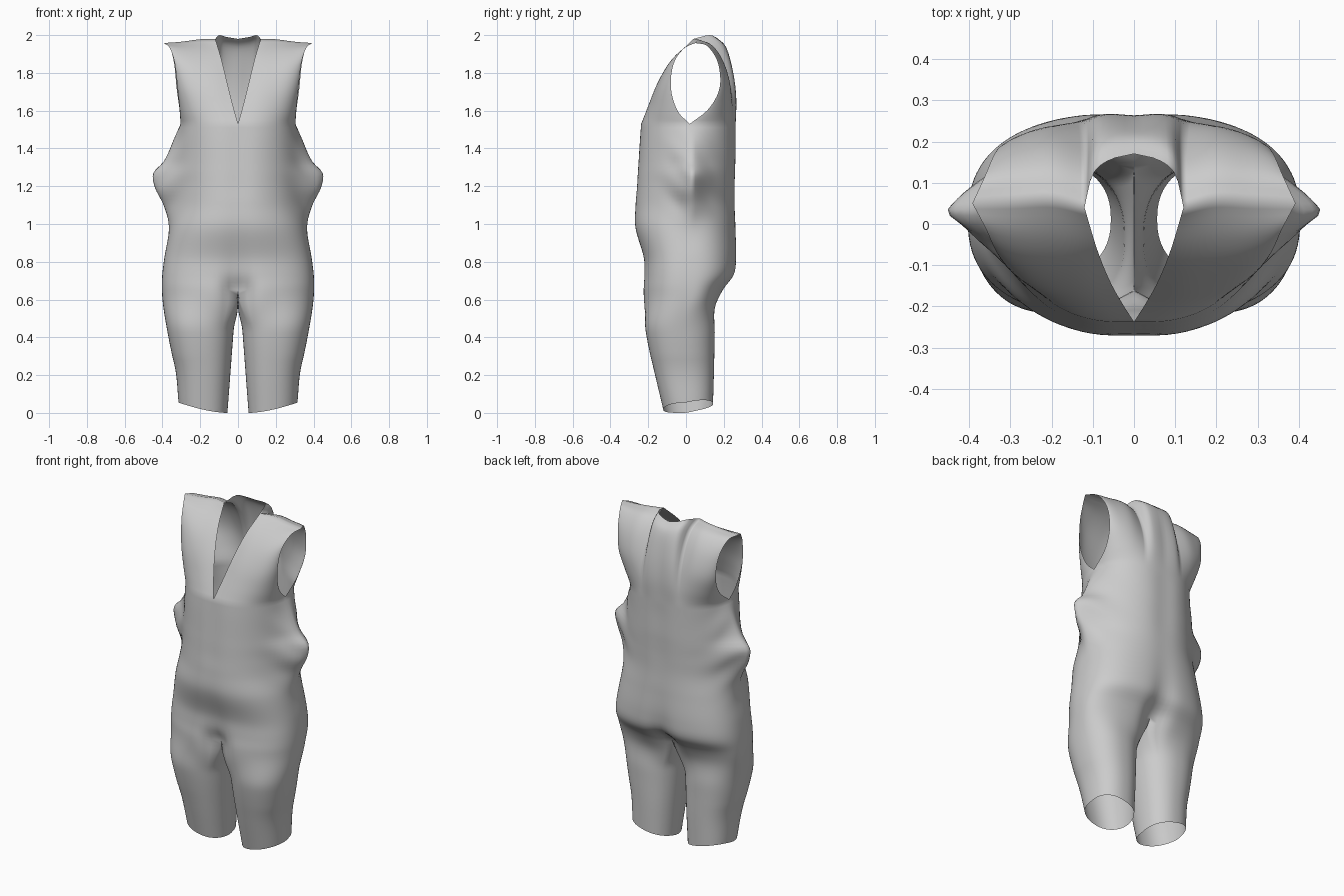
import bpy, bmesh, math
from mathutils import Vector

if "Cube" in bpy.data.objects:
    bpy.data.objects.remove(bpy.data.objects["Cube"])

K, J, Q, ROWS = 24, 8, 12, 22      # front columns, back-neck columns, inner-leg columns, panel rows
ARM_Z, CROTCH = 1.53, 0.65


def hermite(pts, n):
    """n+1 points on a smooth curve through pts."""
    pts = [Vector(p) for p in pts]
    out = []
    for k in range(n + 1):
        t = k / n * (len(pts) - 1)
        i = min(int(t), len(pts) - 2)
        f = t - i
        a, b = pts[i], pts[i + 1]
        m0 = (b - pts[i - 1]) / 2 if i else b - a
        m1 = (pts[i + 2] - a) / 2 if i + 2 < len(pts) else b - a
        out.append(a * (2*f**3 - 3*f*f + 1) + m0 * (f**3 - 2*f*f + f)
                   + b * (3*f*f - 2*f**3) + m1 * (f**3 - f*f))
    return out


# height, body half width, front y, back y, side silhouette, squareness, centre pinch
BODY = [
    (0.00, .315, -.120, .143, .315, .85, .0),
    (0.20, .330, -.165, .148, .330, .85, .0),
    (0.40, .368, -.208, .152, .368, .82, .1),
    (0.55, .394, -.228, .158, .394, .80, .25),
    (0.65, .403, -.232, .200, .403, .78, .30),
    (0.73, .401, -.226, .258, .401, .78, .12),
    (0.82, .390, -.228, .270, .390, .80, .05),
    (0.98, .362, -.272, .266, .366, .88, .02),
    (1.10, .325, -.272, .262, .395, .92, .02),
    (1.20, .312, -.266, .264, .445, .92, .03),
    (1.27, .310, -.262, .266, .450, .92, .03),
    (1.33, .308, -.258, .268, .395, .92, .03),
    (1.45, .304, -.250, .268, .340, .90, .03),
    (1.53, .302, -.242, .268, .304, .88, .02),
]


def body_at(z):
    """Interpolate the body table with a monotone-ish cubic."""
    i = 0
    while i < len(BODY) - 2 and z > BODY[i + 1][0]:
        i += 1
    a, b = BODY[i], BODY[i + 1]
    h = b[0] - a[0]
    f = (z - a[0]) / h
    p, q = BODY[max(i - 1, 0)], BODY[min(i + 2, len(BODY) - 1)]
    res = []
    for c in range(1, 7):
        m0 = (b[c] - p[c]) / (b[0] - p[0]) * h
        m1 = (q[c] - a[c]) / (q[0] - a[0]) * h
        res.append(a[c] * (2*f**3 - 3*f*f + 1) + m0 * (f**3 - 2*f*f + f)
                   + b[c] * (3*f*f - 2*f**3) + m1 * (f**3 - f*f))
    return res


def power(v, e):
    return math.copysign(abs(v) ** e, v) if abs(v) > 1e-9 else 0.0


# column parameter: -1 front centre, 0 side, 1 back centre
COLS = [-1 + i / K for i in range(K)] + [i / (K + J) for i in range(K + J + 1)]


def torso_ring(z):
    w, yf, yb, side, e, pinch = body_at(z)
    ring = []
    for u in COLS:
        a = u * math.pi / 2
        x = w * power(math.cos(a), e)
        s = power(math.sin(a), e)
        y = .02 + s * ((.02 - yf) if u < 0 else (yb - .02))
        y *= 1 - pinch * math.exp(-(x / .07) ** 2)
        # gathered side fullness, slightly creased
        d = abs(y - .03) / (.085 if y < .03 else .095)
        x += (side - w) * math.exp(-d ** 1.5) * (1 + .15 * math.sin(34 * z + 30 * y) * min(d, 1))
        ring.append(Vector((x if abs(u) < 1 else 0, y, z)))
    return ring


def leg_ring(z):
    w, yf, yb = body_at(z)[:3]
    s = min(1, (CROTCH - z) / .22)
    s = s * s * (3 - 2 * s)
    inner = .056 - .075 * z
    cx, rx, cy, ry = (w + inner) / 2, (w - inner) / 2, (yf + yb) / 2, (yb - yf) / 2
    outer = torso_ring(z)
    ring = []
    for i in range(len(COLS) + Q - 1):
        if i < len(COLS):
            a, p = COLS[i] * math.radians(135), outer[i].copy()
        else:                                   # inner thigh collapses to the crotch seam
            t = (i - len(COLS) + 1) / Q
            a = math.radians(135 + 90 * t)
            p = outer[-1].lerp(outer[0], t)
            p.z -= .06 * math.sin(math.pi * t) * (1 - s)
        leg = Vector((cx + rx * power(math.cos(a), .88), cy + ry * power(math.sin(a), .88), p.z))
        p = p.lerp(leg, s)
        # slanted hem
        hem = .055 * max(0, (p.x - .06) / .255) ** 1.6 + .03 * max(0, p.y / .14)
        p.z += hem * max(0, 1 - z / .3)
        ring.append(p)
    return ring


bm = bmesh.new()


def skin(rows, closed=False):
    vs = [[bm.verts.new(p) for p in r] for r in rows]
    n = len(vs[0])
    for a, b in zip(vs, vs[1:]):
        for i in range(n if closed else n - 1):
            j = (i + 1) % n
            bm.faces.new((a[i], a[j], b[j], b[i]))


def panel(bottom, top, left, right):
    """Coons patch between four edge curves."""
    n, m = len(bottom) - 1, len(left) - 1
    rows = []
    for r in range(m + 1):
        v, row = r / m, []
        for c in range(n + 1):
            u = c / n
            row.append(bottom[c] * (1 - v) + top[c] * v + left[r] * (1 - u) + right[r] * u
                       - (bottom[0] * (1 - u) * (1 - v) + bottom[n] * u * (1 - v)
                          + top[0] * (1 - u) * v + top[n] * u * v))
        rows.append(row)
    skin(rows)


# legs and closed torso
skin([leg_ring(CROTCH * i / 26) for i in range(27)], closed=True)
skin([torso_ring(CROTCH + (ARM_Z - CROTCH) * i / 44) for i in range(45)])

# chest and back panels around the neck and arm openings
base = torso_ring(ARM_Z)
under, chest, spine = base[K], base[0], base[-1]
neck_side, tip = (.12, .04, 1.98), (.392, .05, 1.958)
shoulder = hermite([neck_side, (.2, .06, 1.978), (.3, .055, 1.965), tip], K)
neck_front = hermite([chest, (.03, -.19, 1.64), (.06, -.135, 1.76), (.09, -.06, 1.88), neck_side], ROWS)
neck_back = hermite([(0, .17, 1.98), (.06, .155, 1.99), (.1, .12, 2.0), neck_side], J)
centre_back = hermite([spine, (0, .262, 1.67), (0, .245, 1.81), (0, .215, 1.93), (0, .17, 1.98)], ROWS)
arm_front = hermite([under, (.308, -.045, 1.6), (.32, -.08, 1.72), (.335, -.065, 1.85),
                     (.36, -.01, 1.93), tip], ROWS)
arm_back = hermite([under, (.31, .12, 1.61), (.325, .178, 1.72), (.338, .17, 1.85),
                    (.362, .115, 1.94), tip], ROWS)
panel(base[:K + 1], shoulder, neck_front, arm_front)
panel(base[K:][::-1], neck_back + shoulder[1:], centre_back, arm_back)

bmesh.ops.remove_doubles(bm, verts=bm.verts, dist=.0004)
bmesh.ops.recalc_face_normals(bm, faces=bm.faces)
mesh = bpy.data.meshes.new("sleeveless_bodysuit")
bm.to_mesh(mesh)
bm.free()
suit = bpy.data.objects.new("sleeveless_bodysuit", mesh)
bpy.context.collection.objects.link(suit)

# mirror the half garment and shade it smooth
mirror = suit.modifiers.new("mirror", 'MIRROR')
mirror.use_clip = True
mirror.merge_threshold = .0005
for p in mesh.polygons:
    p.use_smooth = True
